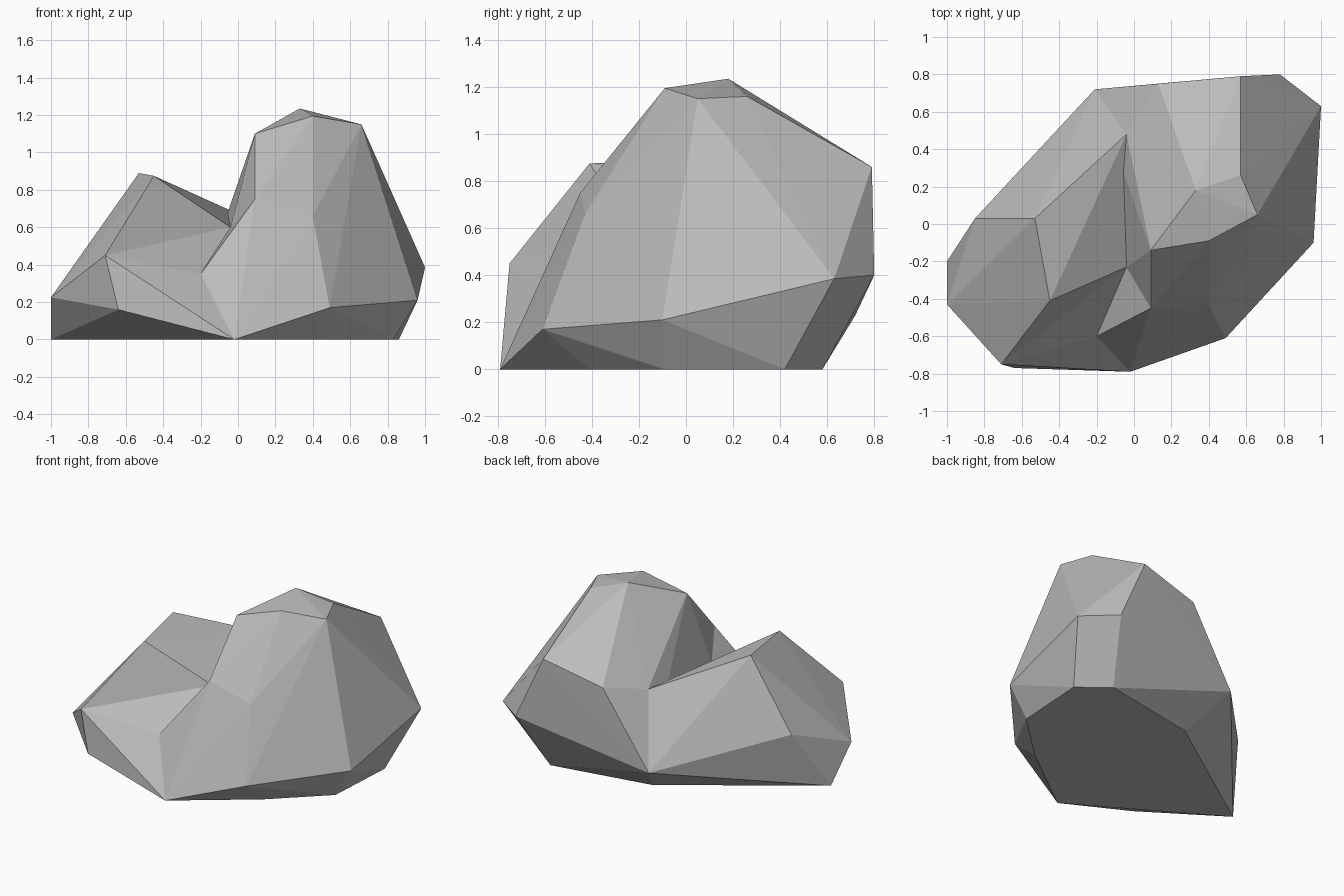
import bpy
import bmesh

cube = bpy.data.objects.get("Cube")
if cube:
    bpy.data.objects.remove(cube, do_unlink=True)

# One plain grey stone colour
stone = bpy.data.materials.new("stone_grey")
stone.use_nodes = True
GREY = (0.5, 0.5, 0.5, 1.0)
stone.diffuse_color = GREY
bsdf = stone.node_tree.nodes["Principled BSDF"]
bsdf.inputs["Base Color"].default_value = GREY
bsdf.inputs["Roughness"].default_value = 0.9

# Named corners of the rock, shared by the chunks that meet there
ground = {
    "foot_back": (.66, .58, 0), "foot_back_side": (.86, .42, 0),
    "foot_side": (.83, -.09, 0), "foot_front_side": (.49, -.41, 0),
    "foot_front": (-.02, -.79, 0), "foot_far": (-1, -.2, 0),
    "foot_rear": (-.05, .45, 0),
}
belt = {
    "far_tip": (-1, -.43, .225), "front_toe": (-.64, -.77, .16),
    "front_knee": (.49, -.61, .17), "side_knee": (.96, -.1, .21),
    "side_tip": (1, .63, .385), "back_tip": (.78, .8, .4),
    "rear_knee": (-.21, .72, .23), "far_shoulder": (-.85, .03, .41),
}
middle = {
    "front_shoulder": (-.71, -.75, .45), "step_low": (-.2, -.6, .35),
    "step_high": (.09, -.45, .75), "front_bulge": (.4, -.43, .66),
    "back_shoulder": (.57, .79, .86), "rear_shoulder": (.13, .75, .757),
    "saddle_rear": (-.04, .48, .69), "saddle_front": (-.04, -.23, .6),
}
crown = {
    "low_peak_rear": (-.53, .03, .89), "low_peak_front": (-.45, -.41, .875),
    "peak_inner": (.09, -.14, 1.1), "peak_front": (.4, -.09, 1.195),
    "peak_side": (.66, .05, 1.15), "peak_back": (.57, .26, 1.16),
    "peak_top": (.33, .18, 1.235),
}
corners = {**ground, **belt, **middle, **crown}


def chunk(name, keys):
    """Faceted convex boulder stretched over the named corners."""
    bm = bmesh.new()
    for key in keys.split():
        bm.verts.new(corners[key])
    hull = bmesh.ops.convex_hull(bm, input=bm.verts)
    spare = {v for v in hull["geom_interior"] + hull["geom_unused"]
             if isinstance(v, bmesh.types.BMVert)}
    bmesh.ops.delete(bm, geom=list(spare), context="VERTS")
    bmesh.ops.recalc_face_normals(bm, faces=bm.faces)
    mesh = bpy.data.meshes.new(name)
    bm.to_mesh(mesh)
    bm.free()
    mesh.materials.append(stone)
    obj = bpy.data.objects.new(name, mesh)
    bpy.context.scene.collection.objects.link(obj)
    return obj


# Tall boulder
chunk("tall_boulder",
      "foot_back foot_back_side foot_side foot_front_side foot_front foot_rear "
      "front_knee side_knee side_tip back_tip rear_knee "
      "step_high front_bulge back_shoulder rear_shoulder "
      "saddle_rear saddle_front "
      "peak_inner peak_front peak_side peak_back peak_top")

# Low boulder
chunk("low_boulder",
      "foot_far foot_rear far_tip front_toe far_shoulder rear_knee "
      "front_shoulder saddle_rear saddle_front low_peak_rear low_peak_front")

# Sloping shelf along the front of the low boulder
chunk("front_shelf",
      "foot_far foot_front foot_rear front_toe front_shoulder "
      "step_low saddle_front")

# Small wedge joining the shelf to the tall boulder
chunk("step_wedge",
      "foot_front foot_rear front_knee step_low step_high saddle_front")
